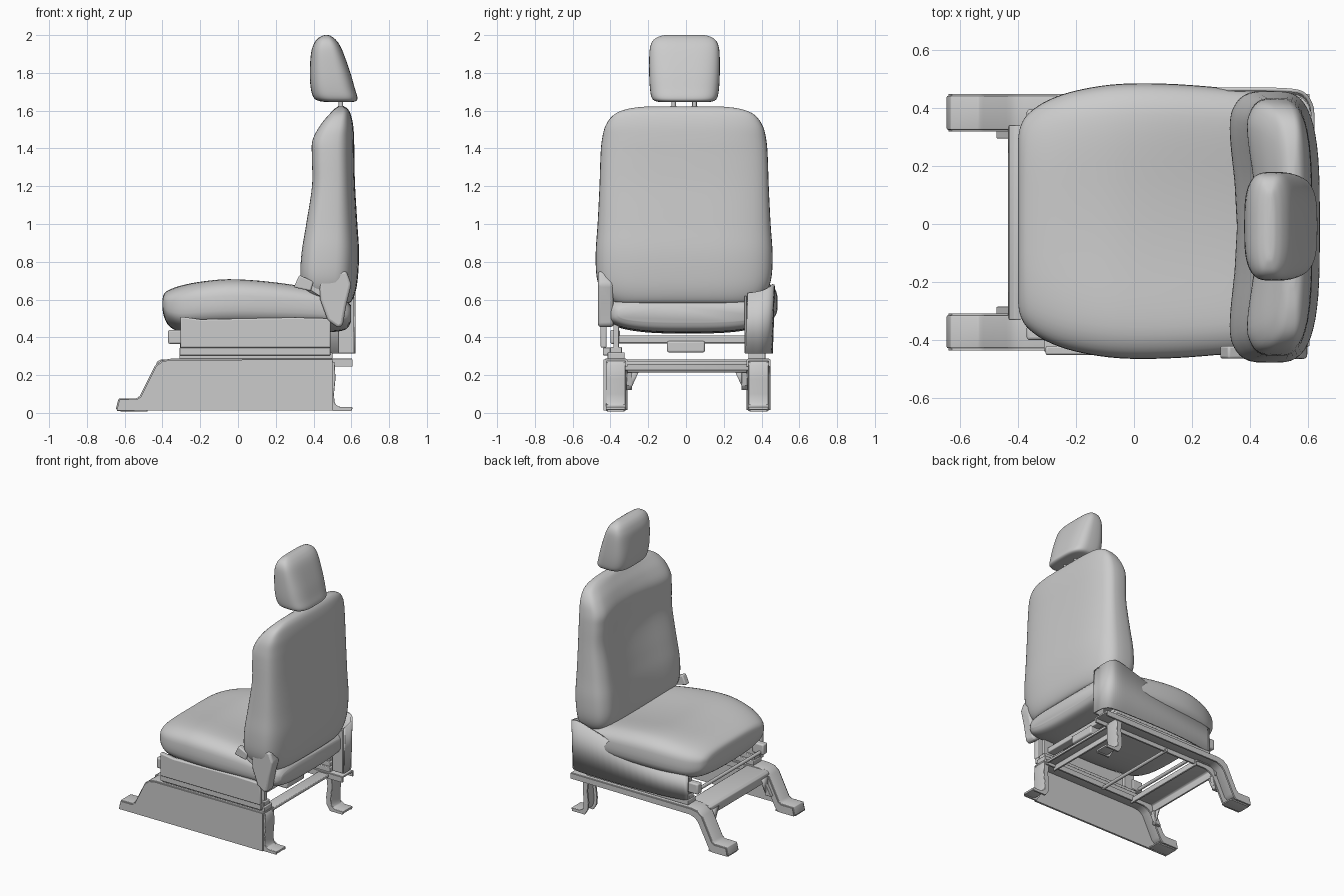
import bpy, bmesh, math
from mathutils import Matrix, Vector

if "Cube" in bpy.data.objects:
    bpy.data.objects.remove(bpy.data.objects["Cube"])


def make(name, verts, faces, bevel=0, solid=0):
    me = bpy.data.meshes.new(name)
    me.from_pydata(verts, [], faces)
    bm = bmesh.new()
    bm.from_mesh(me)
    bmesh.ops.recalc_face_normals(bm, faces=bm.faces)
    bm.to_mesh(me)
    bm.free()
    ob = bpy.data.objects.new(name, me)
    bpy.context.collection.objects.link(ob)
    if solid:
        m = ob.modifiers.new("thickness", 'SOLIDIFY')
        m.thickness, m.offset = solid, 0
    if bevel:
        m = ob.modifiers.new("bevel", 'BEVEL')
        m.width, m.segments, m.limit_method = bevel, 3, 'ANGLE'
    return ob


def prism(name, pts, y0, y1, bevel=0):
    """x-z outline extruded along y"""
    n = len(pts)
    verts = [(x, y, z) for y in (y0, y1) for x, z in pts]
    faces = [(i, (i + 1) % n, n + (i + 1) % n, n + i) for i in range(n)]
    return make(name, verts, faces + [tuple(range(n)), tuple(range(n, 2 * n))], bevel)


def box(name, x0, x1, y0, y1, z0, z1, bevel=0):
    return prism(name, [(x0, z0), (x1, z0), (x1, z1), (x0, z1)], y0, y1, bevel)


def ribbon(name, path, y0, y1, t=0.014, bevel=0.004):
    """sheet-metal strip following an x-z path"""
    verts = [(x, y, z) for x, z in path for y in (y0, y1)]
    faces = [(2 * i, 2 * i + 1, 2 * i + 3, 2 * i + 2) for i in range(len(path) - 1)]
    return make(name, verts, faces, bevel, t)


def rod(name, a, b, r):
    a, b = Vector(a), Vector(b)
    bm = bmesh.new()
    bmesh.ops.create_cone(bm, cap_ends=True, segments=16, radius1=r, radius2=r, depth=(b - a).length)
    bm.transform(Matrix.Translation((a + b) / 2) @ (b - a).to_track_quat('Z', 'Y').to_matrix().to_4x4())
    me = bpy.data.meshes.new(name)
    bm.to_mesh(me)
    bm.free()
    ob = bpy.data.objects.new(name, me)
    bpy.context.collection.objects.link(ob)
    return ob


def spline(rows, steps=5):
    out = []
    for i in range(len(rows) - 1):
        p = [rows[max(i - 1, 0)], rows[i], rows[i + 1], rows[min(i + 2, len(rows) - 1)]]
        for s in range(steps):
            u = s / steps
            out.append([0.5 * (2 * b + (c - a) * u + (2 * a - 5 * b + 4 * c - d) * u * u
                               + (3 * b - a - 3 * c + d) * u ** 3) for a, b, c, d in zip(*p)])
    return out + [list(rows[-1])]


def pad(name, rows, axis, yc, n0, n1, seg=56):
    """upholstery loft; row = position, dented side, other side, half width, dent depth"""
    verts = []
    rings = spline(rows)
    for t, a0, a1, hw, dent in rings:
        mid, h = (a0 + a1) / 2, (a0 - a1) / 2
        for k in range(seg):
            c, s = math.cos(2 * math.pi * k / seg), math.sin(2 * math.pi * k / seg)
            n = n0 if s > 0 else n1
            u = math.copysign(abs(c) ** (2 / n), c)
            v = mid + h * math.copysign(abs(s) ** (2 / n), s)
            if s > 0:
                v -= math.copysign(dent, h) * max(0, 1 - (u / 0.85) ** 2) ** 1.3
            y = yc + hw * u
            verts.append((v, y, t) if axis == 'z' else (t, y, v))
    faces = [(r * seg + k, r * seg + (k + 1) % seg, (r + 1) * seg + (k + 1) % seg, (r + 1) * seg + k)
             for r in range(len(rings) - 1) for k in range(seg)]
    last = (len(rings) - 1) * seg
    faces += [tuple(range(seg)), tuple(range(last, last + seg))]
    return make(name, verts, faces)


# Upholstery
pad("headrest", [(1.645, .48, .60, .12, 0), (1.651, .43, .625, .155, 0), (1.67, .40, .632, .174, 0),
                 (1.72, .385, .618, .183, 0), (1.8, .38, .595, .187, 0), (1.9, .386, .56, .186, 0),
                 (1.95, .40, .537, .178, 0), (1.98, .42, .513, .158, 0), (1.996, .445, .49, .125, 0),
                 (2.0, .46, .477, .10, 0)], 'z', -.008, 3.3, 3.3)
pad("backrest", [(.575, .46, .57, .34, 0), (.59, .41, .60, .38, .01), (.64, .337, .622, .435, .03),
                 (.72, .31, .635, .463, .045), (.85, .315, .641, .468, .05), (1.0, .34, .632, .458, .055),
                 (1.2, .373, .62, .448, .06), (1.35, .373, .616, .443, .055), (1.44, .376, .615, .436, .05),
                 (1.52, .42, .61, .416, .035), (1.58, .475, .597, .37, .015), (1.61, .51, .58, .295, 0),
                 (1.622, .53, .56, .20, 0)], 'z', -.01, 4, 3.3)
pad("seat_cushion", [(-.40, .60, .55, .28, 0), (-.392, .63, .51, .325, 0), (-.365, .655, .46, .37, .004),
                     (-.30, .683, .425, .415, .01), (-.20, .709, .42, .45, .02), (-.05, .727, .42, .473, .03),
                     (.15, .718, .42, .472, .04), (.4, .68, .425, .45, .04), (.52, .635, .43, .43, .03),
                     (.575, .60, .445, .40, .01), (.597, .57, .48, .37, 0)], 'x', .01, 3.6, 2.8)
for s in (-1, 1):
    rod("headrest_post", (.545, -.01 + s * .055, 1.55), (.545, -.01 + s * .055, 1.70), .012)
    rod("headrest_guide", (.545, -.01 + s * .055, 1.58), (.545, -.01 + s * .055, 1.625), .016)

# Plastic side covers
prism("near_side_cover", [(-.305, .345), (.49, .345), (.49, .50), (.3, .505), (-.2, .495), (-.305, .51)],
      -.452, -.42, .008)
# Far cover: wall wrapping the rear corner; row = x, y, top z
wall = spline([(-.305, .41, .49), (-.1, .44, .51), (.15, .453, .57), (.40, .452, .645), (.53, .448, .68),
               (.585, .435, .67), (.612, .395, .65), (.616, .35, .64), (.616, .315, .635)])
n = len(wall)
verts = [(x, y, .315) for x, y, z in wall] + [(x, y + (z - .4) * .05, z) for x, y, z in wall]
make("far_side_cover", verts, [(i, i + 1, n + i + 1, n + i) for i in range(n - 1)], 0, .012)
box("far_cover_inner_wall", .53, .615, .31, .322, .315, .62, .004)

# Recliner cover and belt buckle
prism("recliner_cover", [(.43, .69), (.54, .75), (.575, .75), (.60, .68), (.575, .58), (.555, .465),
                         (.53, .45), (.475, .49), (.435, .60)], -.465, -.385, .02)
prism("belt_buckle", [(.295, .665), (.325, .73), (.40, .695), (.385, .645)], -.464, -.42, .008)
prism("buckle_stalk", [(.375, .655), (.39, .69), (.47, .64), (.46, .60)], -.452, -.43, .004)

# Sliding rails and under-seat frame
for y in (-.37, .375):
    box("slide_rail_upper", -.305, .49, y - .03, y + .03, .31, .35, .005)
    box("slide_rail_lower", -.31, .50, y - .045, y + .045, .285, .32, .005)
    for x in (-.26, .44):
        box("rail_riser", x - .04, x + .04, y - .015, y + .015, .34, .47, .004)
    box("front_rail_catch", -.37, -.28, y - .03, y + .02, .365, .44, .01)
box("near_rail_skirt", -.31, .49, -.44, -.40, .305, .345, .004)
box("pan_cross_bar", .39, .45, -.36, .36, .37, .41, .006)
box("adjuster_block", .36, .46, -.10, .10, .32, .38, .01)
rod("slide_handle", (-.34, -.36, .38), (-.34, .36, .38), .012)

# Floor base: channel rails with bent front legs
front = [(-.64, .018), (-.628, .07), (-.535, .07), (-.515, .085), (-.435, .245), (-.40, .272), (-.355, .28)]
under = [(-.345, .24), (-.385, .225), (-.41, .20), (-.495, .035), (-.515, .015), (-.64, .015)]
for side, y0, y1, xe in (("near", -.428, -.315, .5), ("far", .325, .442, .605)):
    ribbon(side + "_base_channel", front + [(xe, .28)], y0, y1)
    flange = front + [(xe, .283), (xe, .245)] + under
    for y in (y0, y1):
        prism(side + "_channel_flange", flange, y - .006, y + .006)
    ribbon(side + "_front_foot", [(-.64, .015), (-.48, .012)], y0 + .01, y1 - .01, .012)

    # Rear legs with flared feet
    leg = [(.49, .275), (.505, .25), (.508, .18), (.50, .10), (.503, .055), (.515, .032), (.54, .024), (.605, .024)]
    ribbon(side + "_rear_leg", leg, y0 + .006, y1 - .006, .016)
    for y in (y0 + .01, y1 - .01):
        prism(side + "_rear_leg_flange", [(.47, .27), (.51, .27), (.513, .18), (.506, .10), (.508, .05),
                                          (.54, .03), (.60, .03), (.60, .01), (.50, .01), (.475, .05),
                                          (.47, .10), (.48, .18)], y - .006, y + .006)
prism("near_side_plate", front + [(.5, .283), (.5, .012), (-.64, .012)], -.436, -.422)

# Base cross members and leg gussets
ribbon("front_cross_member", [(-.428, .215), (-.425, .265), (-.41, .275), (-.27, .275), (-.255, .265),
                              (-.252, .225)], -.33, .34)
ribbon("rear_cross_member", [(.42, .225), (.42, .27), (.49, .27), (.49, .255)], -.33, .34)
rod("base_tie_rod", (.0, -.33, .25), (.0, .34, .25), .012)
for y, s in ((-.315, 1), (.325, -1)):
    prism("leg_gusset", [(-.475, .12), (-.425, .215), (-.41, .215), (-.43, .12)], y, y + s * .03, .003)
    make("gusset_web", [(-.43, y, .12), (-.43, y, .25), (-.43, y + s * .08, .25), (-.43, y + s * .02, .12)],
         [(0, 1, 2, 3)], 0, .01)

# Smooth shading with crisp edges
bpy.ops.object.select_all(action='SELECT')
bpy.context.view_layer.objects.active = bpy.data.objects["backrest"]
bpy.ops.object.shade_smooth_by_angle(angle=math.radians(40))
